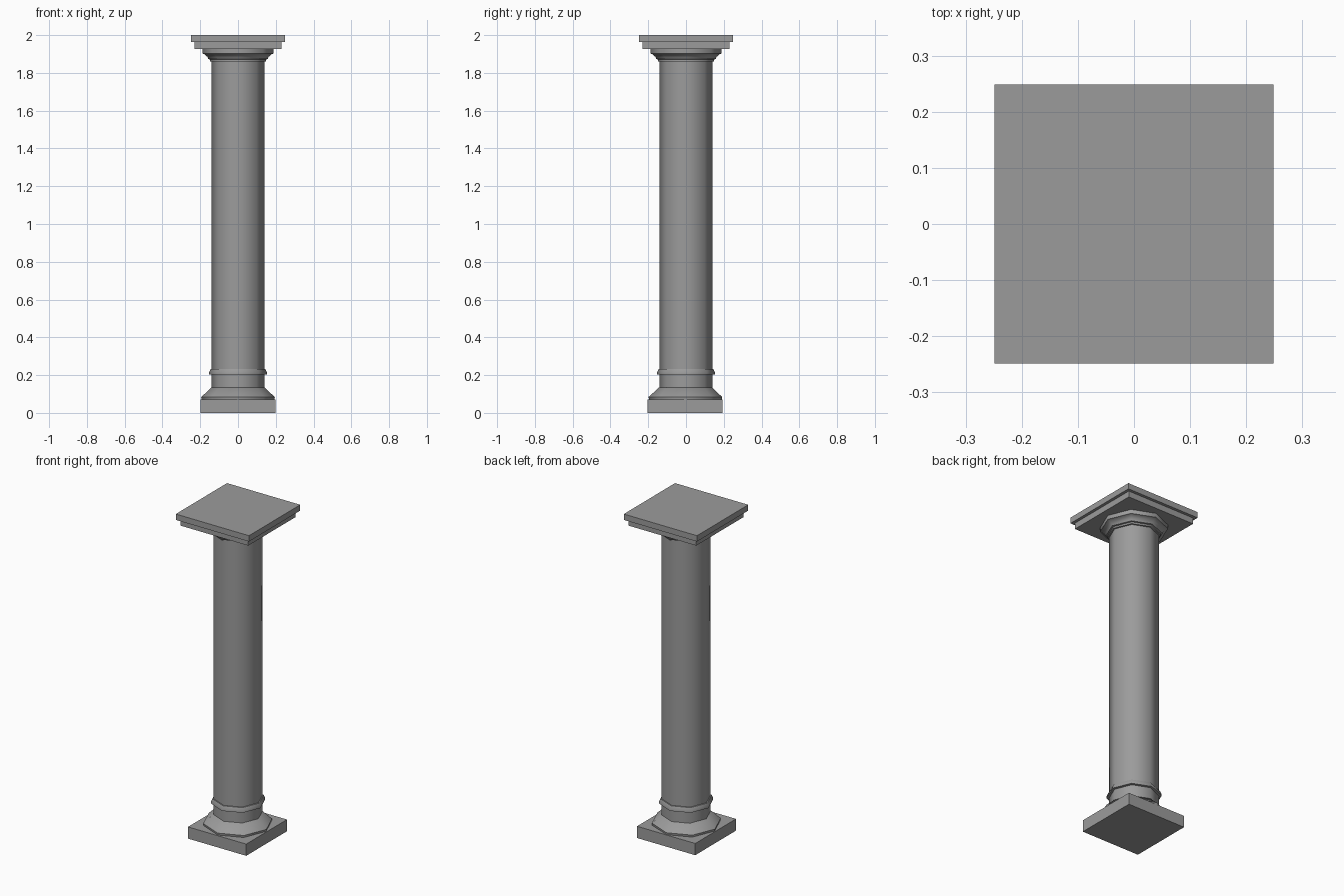
import bpy, bmesh, math

if "Cube" in bpy.data.objects:
    bpy.data.objects.remove(bpy.data.objects["Cube"])

SIDES = 8

stone = bpy.data.materials.new("dark_stone")
stone.diffuse_color = (0.33, 0.33, 0.33, 1)
stone.use_nodes = True
stone.node_tree.nodes["Principled BSDF"].inputs["Base Color"].default_value = stone.diffuse_color


def finish(name, bm, smooth):
    bmesh.ops.recalc_face_normals(bm, faces=bm.faces)
    mesh = bpy.data.meshes.new(name)
    bm.to_mesh(mesh)
    bm.free()
    mesh.materials.append(stone)
    ob = bpy.data.objects.new(name, mesh)
    bpy.context.collection.objects.link(ob)
    if smooth:
        bpy.ops.object.select_all(action='DESELECT')
        ob.select_set(True)
        bpy.context.view_layer.objects.active = ob
        bpy.ops.object.shade_smooth_by_angle(angle=math.radians(46))
    return ob


def slab(name, half, z0, z1, y=0.0):
    bm = bmesh.new()
    bmesh.ops.create_cube(bm, size=1)
    bmesh.ops.scale(bm, vec=(2 * half, 2 * half, z1 - z0), verts=bm.verts)
    bmesh.ops.translate(bm, vec=(0, y, (z0 + z1) / 2), verts=bm.verts)
    return finish(name, bm, False)


def turned(name, profile, y=0.0):
    # stack of eight-sided rings from a (radius, height) profile, capped
    bm = bmesh.new()
    rings = []
    for r, z in profile:
        rings.append([bm.verts.new((r * math.cos(a), y + r * math.sin(a), z))
                      for a in (math.tau * i / SIDES for i in range(SIDES))])
    for low, high in zip(rings, rings[1:]):
        for i in range(SIDES):
            j = (i + 1) % SIDES
            bm.faces.new((low[i], low[j], high[j], high[i]))
    bm.faces.new(rings[0][::-1])
    bm.faces.new(rings[-1])
    return finish(name, bm, True)


# square foot and flared base
slab("plinth", 0.198, 0.0, 0.072, y=-0.005)
turned("base_flare", [(0.193, 0.072), (0.195, 0.085), (0.188, 0.09), (0.14, 0.135)], y=-0.003)

# shaft and its lower ring
turned("shaft", [(0.139, 0.13), (0.139, 1.87)])
turned("shaft_ring", [(0.138, 0.202), (0.153, 0.204), (0.153, 0.214), (0.145, 0.232), (0.138, 0.233)])

# stepped flare under the top slabs
turned("capital", [(0.138, 1.859), (0.147, 1.861), (0.147, 1.871), (0.157, 1.873),
                   (0.162, 1.885), (0.18, 1.9), (0.188, 1.902), (0.188, 1.93)])

# two stacked square slabs
slab("lower_abacus", 0.231, 1.927, 1.964)
slab("upper_abacus", 0.249, 1.964, 2.0)
